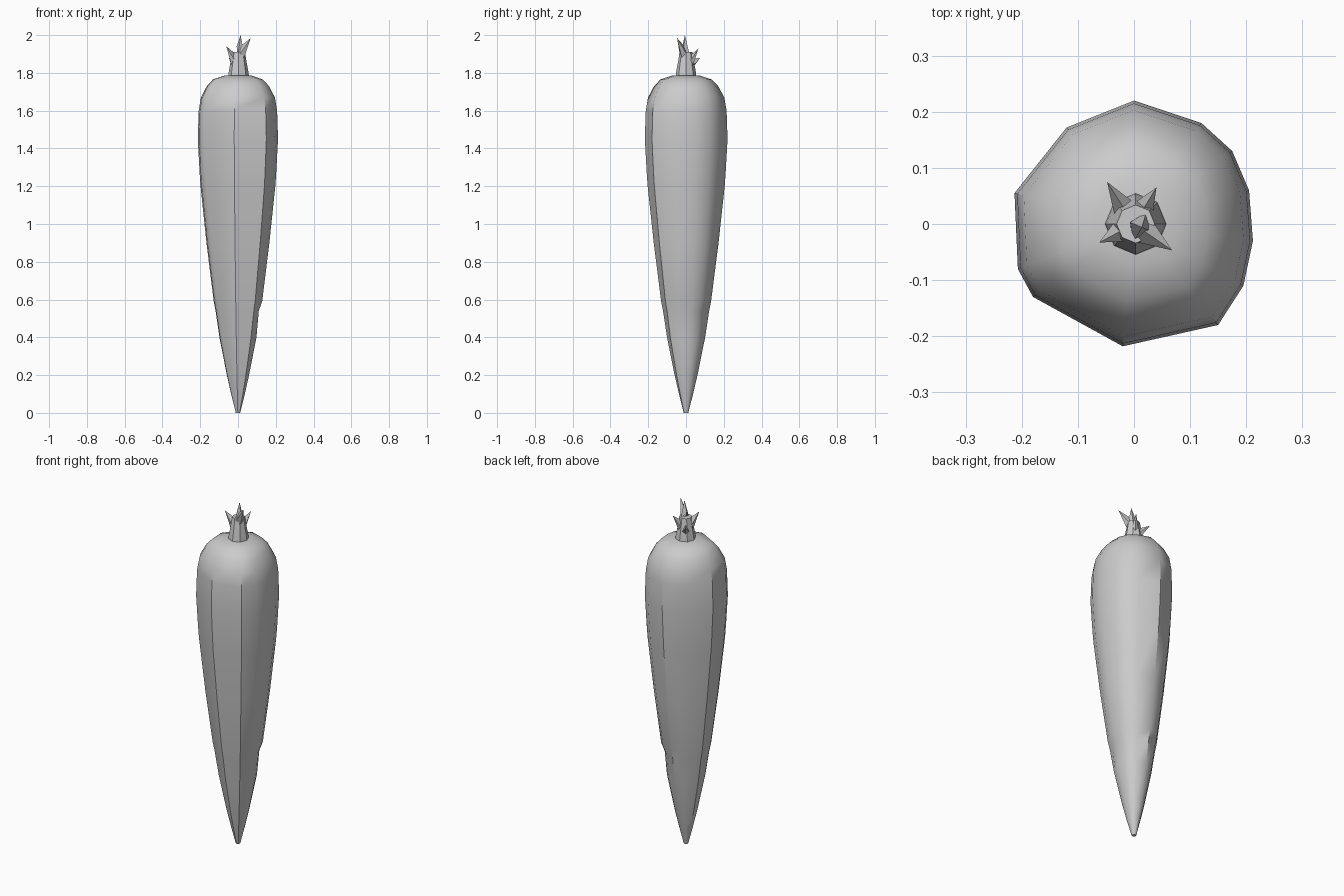
import bpy, bmesh, math
from mathutils import Vector

cube = bpy.data.objects.get("Cube")
if cube:
    bpy.data.objects.remove(cube, do_unlink=True)

grey = bpy.data.materials.new("plain grey")
grey.use_nodes = True
colour = (0.6, 0.6, 0.6, 1)
grey.diffuse_color = colour
grey.node_tree.nodes["Principled BSDF"].inputs["Base Color"].default_value = colour


def finish(name, bm, angle):
    bmesh.ops.recalc_face_normals(bm, faces=bm.faces)
    mesh = bpy.data.meshes.new(name)
    bm.to_mesh(mesh)
    bm.free()
    mesh.materials.append(grey)
    ob = bpy.data.objects.new(name, mesh)
    bpy.context.collection.objects.link(ob)
    bpy.ops.object.select_all(action="DESELECT")
    ob.select_set(True)
    bpy.context.view_layer.objects.active = ob
    bpy.ops.object.shade_smooth_by_angle(angle=math.radians(angle))
    return ob


def loft(bm, rings):
    loops = [[bm.verts.new(p) for p in ring] for ring in rings]
    for low, high in zip(loops, loops[1:]):
        for i in range(len(low)):
            j = (i + 1) % len(low)
            bm.faces.new((low[i], low[j], high[j], high[i]))
    bm.faces.new(loops[0])
    bm.faces.new(loops[-1])


# Root: an uneven outline scaled along a tapering profile
outline = [(0, .22), (-.12, .172), (-.213, .055), (-.207, -.08), (-.18, -.13),
           (-.02, -.218), (.15, -.18), (.195, -.11), (.212, -.03), (.205, .06),
           (.175, .13), (.12, .18)]
profile = [(0, .012), (.1, .037), (.2, .06), (.4, .1), (.54, .121), (.59, .131),
           (.9, .17), (1.2, .202), (1.27, .207), (1.45, .217), (1.6, .212),
           (1.67, .2), (1.73, .168), (1.765, .135), (1.785, .075)]
rings = []
for z, radius in profile:
    ring = []
    for x, y in outline:
        scale = radius / .217
        # Shallow nick on the left side
        if z == .54 and x > .1 and y > -.12:
            scale *= .93
        ring.append((x * scale, y * scale, z))
    rings.append(ring)
bm = bmesh.new()
loft(bm, rings)
finish("carrot_root", bm, 40)

# Stem: short flared octagonal stub
bm = bmesh.new()
loft(bm, [[(r * math.cos(i * math.pi / 4) + .003, r * math.sin(i * math.pi / 4), z)
           for i in range(8)]
          for z, r in [(1.76, .057), (1.8, .053), (1.86, .042), (1.91, .034)]])
finish("stem", bm, 40)

# Leaf stubs: pointed spikes splaying from the stem
tips = [(-.048, .075, 1.88), (.04, .065, 1.928), (-.062, -.033, 1.942),
        (.068, -.047, 1.985), (.014, -.006, 2.0)]
for n, tip in enumerate(tips):
    tip = Vector(tip)
    out = Vector((tip.x, tip.y, 0)).normalized()
    side = Vector((-out.y, out.x, 0))
    low = tip.z - .11
    centre = out * .012 + Vector((0, 0, max(low, 1.82)))
    bm = bmesh.new()
    base = [bm.verts.new(centre + d) for d in
            (out * .025, side * .028, Vector((0, 0, .05)) - out * .02, side * -.028)]
    peak = bm.verts.new(tip)
    for i in range(4):
        bm.faces.new((base[i], base[(i + 1) % 4], peak))
    bm.faces.new(base)
    finish(f"leaf_stub_{n + 1}", bm, 40)
